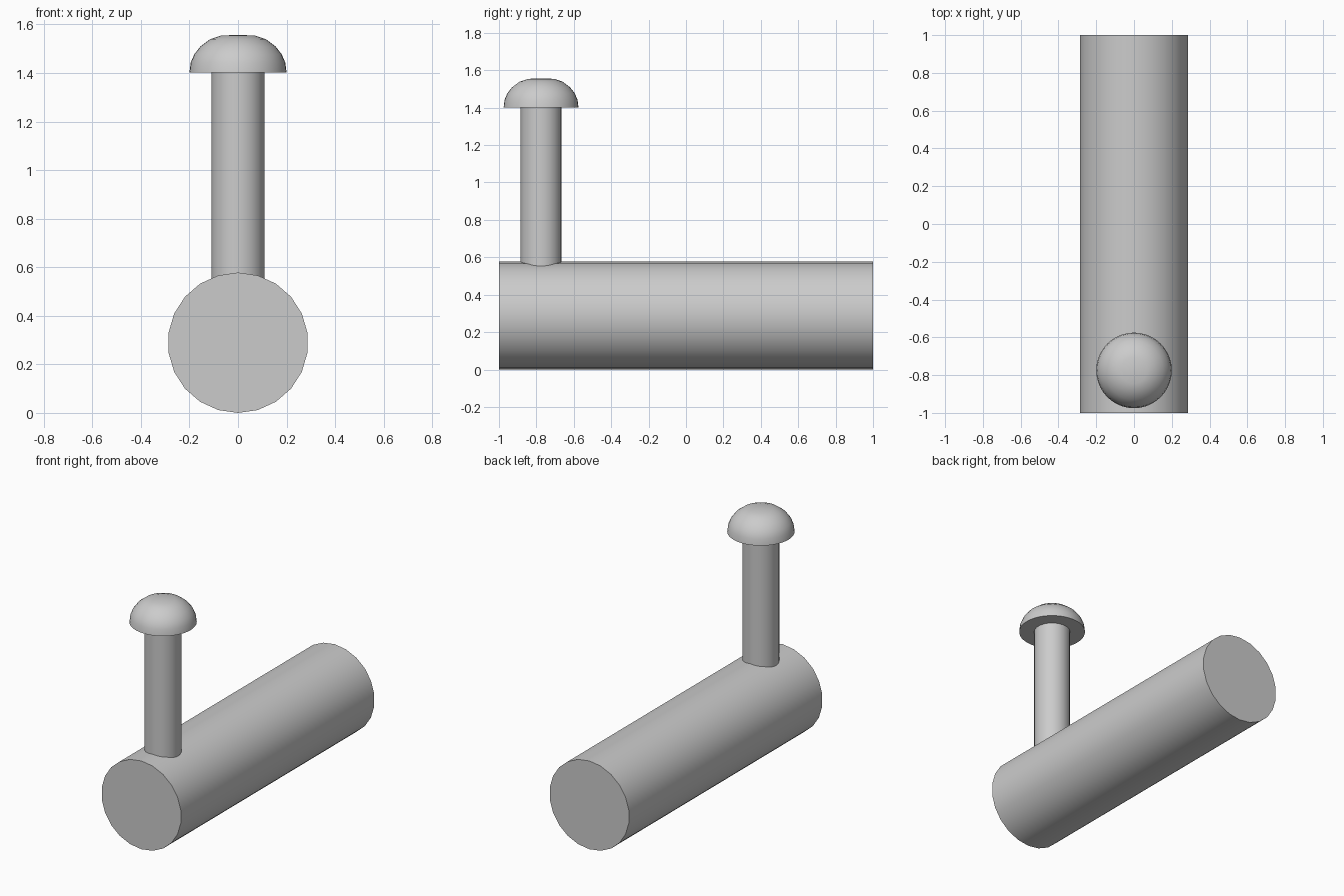
import bpy
import math

cube = bpy.data.objects.get("Cube")
if cube:
    bpy.data.objects.remove(cube, do_unlink=True)

grey = bpy.data.materials.new("plain grey")
grey.use_nodes = True
colour = (0.6, 0.6, 0.6, 1)
grey.diffuse_color = colour
grey.node_tree.nodes["Principled BSDF"].inputs["Base Color"].default_value = colour


def finish(obj, name):
    obj.name = name
    obj.data.materials.append(grey)
    bpy.ops.object.select_all(action='DESELECT')
    obj.select_set(True)
    bpy.context.view_layer.objects.active = obj
    bpy.ops.object.shade_smooth_by_angle(angle=math.radians(40))


def cylinder(name, sides, radius, depth, location, rotation=(0, 0, 0)):
    bpy.ops.mesh.primitive_cylinder_add(vertices=sides, radius=radius, depth=depth,
                                        location=location, rotation=rotation)
    finish(bpy.context.object, name)


def lathe(name, profile, sides, location):
    """Revolve (radius, height) points, closing the bottom and the tip."""
    verts, faces = [], []
    for r, z in profile:
        for i in range(sides):
            a = math.tau * i / sides
            verts.append((r * math.cos(a), r * math.sin(a), z))
    for k in range(len(profile) - 1):
        for i in range(sides):
            j = (i + 1) % sides
            low, high = k * sides, (k + 1) * sides
            faces.append((low + i, low + j, high + j, high + i))
    last = (len(profile) - 1) * sides
    faces.append(tuple(reversed(range(sides))))
    verts.append((0, 0, TIP))
    faces += [(last + i, last + (i + 1) % sides, len(verts) - 1) for i in range(sides)]
    mesh = bpy.data.meshes.new(name)
    mesh.from_pydata(verts, [], faces)
    obj = bpy.data.objects.new(name, mesh)
    obj.location = location
    bpy.context.collection.objects.link(obj)
    finish(obj, name)


STEM_Y = -0.775
TIP = 0.155

# Horizontal bar lying front to back
cylinder("bar", 22, 0.289, 2, (0, 0, 0.289), (math.pi / 2, 0, 0))

# Upright stem, sunk into the bar
cylinder("stem", 22, 0.11, 1.12, (0, STEM_Y, 0.85))

# Domed cap with a flat underside and a flattened crown
dome = [(0.2, 0), (0.195, 0.04), (0.18, 0.075), (0.155, 0.107),
        (0.115, 0.137), (0.07, 0.152)]
lathe("cap", dome, 40, (0, STEM_Y, 1.402))
